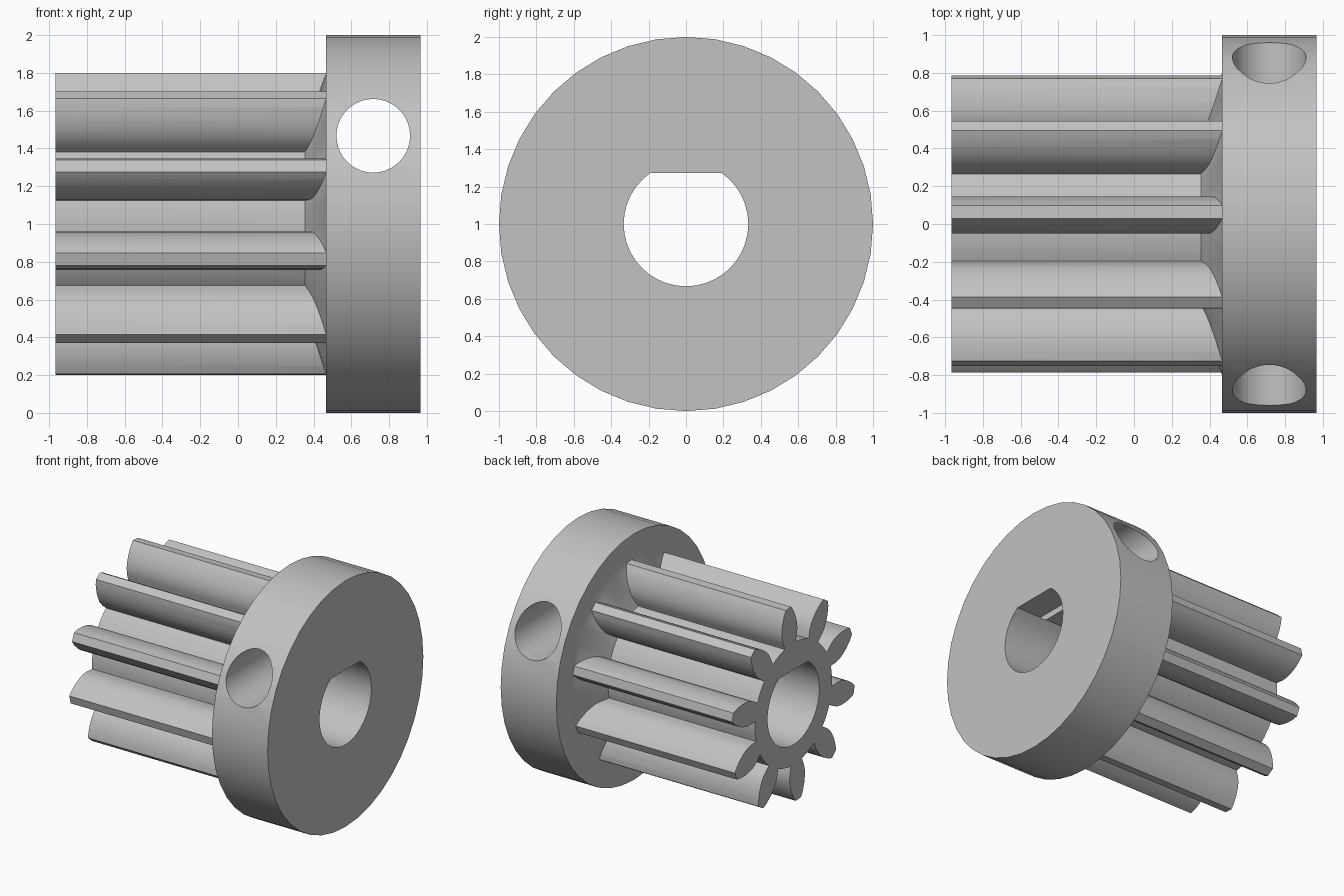
import bpy, bmesh
from math import sin, cos, pi, radians, sqrt
from mathutils import Vector

if "Cube" in bpy.data.objects:
    bpy.data.objects.remove(bpy.data.objects["Cube"], do_unlink=True)

AXIS_Z = 1.0
X_END = 0.966        # both ends of the pulley
COLLAR_X = 0.466     # inner face of the collar
HUB_R = 0.495
BORE_R = 0.333
FLAT_H = 0.274       # height of the bore flat above the axis
TEETH = 10
SIDES = 40

grey = bpy.data.materials.new("plain grey")
grey.use_nodes = True
grey.diffuse_color = (0.54, 0.54, 0.54, 1)
grey.node_tree.nodes["Principled BSDF"].inputs["Base Color"].default_value = grey.diffuse_color


def finish(name, bm):
    """Turn a bmesh into a linked object with outward normals."""
    bmesh.ops.recalc_face_normals(bm, faces=bm.faces)
    mesh = bpy.data.meshes.new(name)
    bm.to_mesh(mesh)
    bm.free()
    mesh.materials.append(grey)
    obj = bpy.data.objects.new(name, mesh)
    bpy.context.collection.objects.link(obj)
    return obj


def prism(name, outline, start, length):
    """Extrude a (y, z) outline around the axis along x."""
    bm = bmesh.new()
    face = bm.faces.new([bm.verts.new((start, y, AXIS_Z + z)) for y, z in outline])
    new = bmesh.ops.extrude_face_region(bm, geom=[face])["geom"]
    verts = [v for v in new if isinstance(v, bmesh.types.BMVert)]
    bmesh.ops.translate(bm, verts=verts, vec=Vector((length, 0, 0)))
    return finish(name, bm)


def lathe(name, profile):
    """Revolve an (x, radius) profile into a closed solid."""
    bm = bmesh.new()
    rings = []
    for x, r in profile:
        rings.append([bm.verts.new((x, r * cos(2 * pi * i / SIDES),
                                    AXIS_Z + r * sin(2 * pi * i / SIDES)))
                      for i in range(SIDES)])
    for a, b in zip(rings, rings[1:]):
        for i in range(SIDES):
            j = (i + 1) % SIDES
            bm.faces.new((a[i], a[j], b[j], b[i]))
    bm.faces.new(rings[0])
    bm.faces.new(rings[-1])
    return finish(name, bm)


def combine(target, other, operation):
    """Apply a boolean and discard the helper."""
    mod = target.modifiers.new(operation.lower(), "BOOLEAN")
    mod.operation = operation
    mod.solver = "EXACT"
    mod.object = other
    bpy.ops.object.select_all(action="DESELECT")
    bpy.context.view_layer.objects.active = target
    target.select_set(True)
    bpy.ops.object.modifier_apply(modifier=mod.name)
    bpy.data.objects.remove(other, do_unlink=True)


# Toothed section: bulging teeth with narrow tips and undercut roots
half_tooth = [(0.49, 0.07), (0.52, 0.079), (0.55, 0.09), (0.6, 0.099),
              (0.65, 0.095), (0.7, 0.084), (0.76, 0.06), (0.8, 0.034)]
tooth = [(d, -w) for d, w in half_tooth] + [(d, w) for d, w in reversed(half_tooth)]
pitch = 2 * pi / TEETH
outline = []
for k in range(TEETH):
    a = radians(22.6) + k * pitch
    points = [Vector((d * cos(a) - w * sin(a), d * sin(a) + w * cos(a))) for d, w in tooth]
    for step in (0.35, 0.5, 0.65):   # rounded hub between the teeth
        b = a + step * pitch
        points.append(Vector((HUB_R * cos(b), HUB_R * sin(b))))
    outline += [(-p.x, p.y) for p in points]
pulley = prism("toothed_pulley", outline, -X_END, X_END + COLLAR_X + 0.1)

# Collar with a conical shoulder running down to the hub
slope = (COLLAR_X - 0.355) / (0.8 - HUB_R)
collar = lathe("collar", [(0.355 - 0.06 * slope, HUB_R - 0.06),
                          (COLLAR_X, 0.8), (COLLAR_X, 1.0), (X_END, 1.0)])
combine(pulley, collar, "UNION")

# Shaft bore with one flat on top
half_flat = sqrt(BORE_R ** 2 - FLAT_H ** 2)
bore_outline = [(half_flat, FLAT_H), (-half_flat, FLAT_H)]
for i in range(SIDES):
    a = pi / 2 + 2 * pi * i / SIDES
    y, z = BORE_R * cos(a), BORE_R * sin(a)
    if z < FLAT_H - 0.01:
        bore_outline.append((y, z))
bore = prism("bore_cutter", bore_outline, -X_END - 0.2, 2 * X_END + 0.4)
combine(pulley, bore, "DIFFERENCE")

# Screw hole across the collar, just touching the bore flat
bpy.ops.mesh.primitive_cylinder_add(vertices=SIDES, radius=0.195, depth=3,
                                    location=(0.716, 0, 1.467), rotation=(pi / 2, 0, 0))
hole = bpy.context.object
hole.name = "screw_hole_cutter"
hole.data.materials.append(grey)
combine(pulley, hole, "DIFFERENCE")

# Smooth the round faces, keep the edges crisp
bpy.ops.object.select_all(action="DESELECT")
pulley.select_set(True)
bpy.context.view_layer.objects.active = pulley
bpy.ops.object.shade_smooth_by_angle(angle=radians(30))
